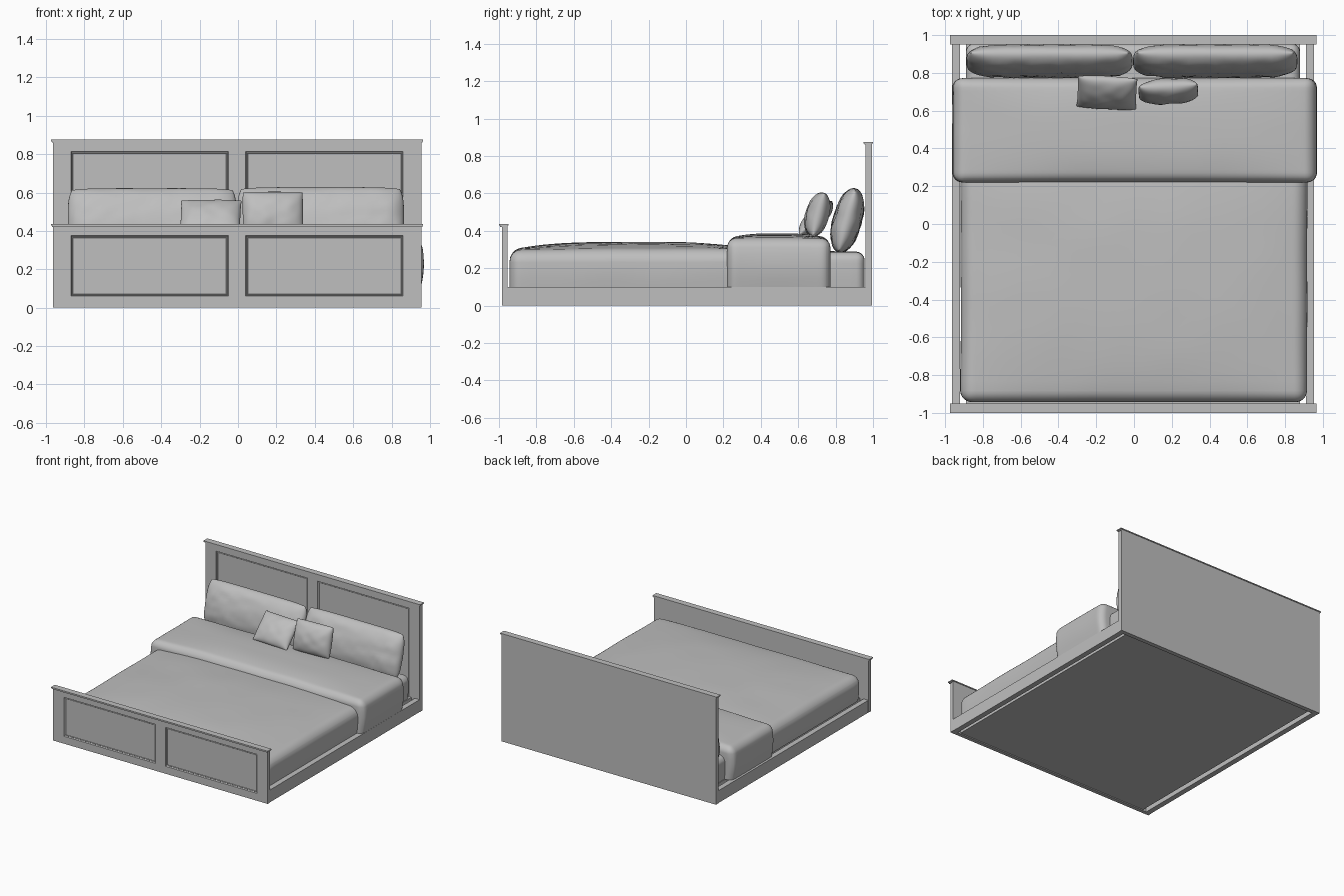
import bpy, bmesh, math
from mathutils import Vector, Matrix, noise

if "Cube" in bpy.data.objects:
    bpy.data.objects.remove(bpy.data.objects["Cube"], do_unlink=True)

grey = bpy.data.materials.new("soft_grey")
grey.use_nodes = True
GREY = (0.52, 0.52, 0.52, 1)
grey.diffuse_color = GREY
grey.node_tree.nodes["Principled BSDF"].inputs["Base Color"].default_value = GREY

CX = -0.005  # centre of the frame in x


def finish(bm, name, smooth=False):
    bmesh.ops.recalc_face_normals(bm, faces=bm.faces)
    mesh = bpy.data.meshes.new(name)
    bm.to_mesh(mesh)
    bm.free()
    mesh.materials.append(grey)
    obj = bpy.data.objects.new(name, mesh)
    bpy.context.collection.objects.link(obj)
    if smooth:
        bpy.ops.object.select_all(action='DESELECT')
        obj.select_set(True)
        bpy.context.view_layer.objects.active = obj
        bpy.ops.object.shade_smooth_by_angle(angle=math.radians(50))
    return obj


def cube_mesh(lo, hi):
    lo, hi = Vector(lo), Vector(hi)
    bm = bmesh.new()
    bmesh.ops.create_cube(bm, size=1)
    for v in bm.verts:
        v.co = (lo + hi) / 2 + v.co * (hi - lo)
    return bm


def box(name, lo, hi):
    return finish(cube_mesh(lo, hi), name)


def panel_board(name, y_front, y_back, top, panel_top):
    """Board with two moulded, recessed panels on its front."""
    xs = [CX + x for x in (-0.96, -0.865, -0.045, 0.045, 0.865, 0.96)]
    zs = [0, 0.06, panel_top, top]
    bm = bmesh.new()
    grid = [[bm.verts.new((x, y_front, z)) for x in xs] for z in zs]
    panels = []
    for j in range(len(zs) - 1):
        for i in range(len(xs) - 1):
            f = bm.faces.new((grid[j][i], grid[j][i + 1], grid[j + 1][i + 1], grid[j + 1][i]))
            if j == 1 and i in (1, 3):
                panels.append(f)
    # thickness: copy the front sheet to the back and wall the rim
    back = bmesh.ops.duplicate(bm, geom=bm.verts[:] + bm.edges[:] + bm.faces[:])["geom"]
    for v in back:
        if isinstance(v, bmesh.types.BMVert):
            v.co.y = y_back
    rim = [e for e in bm.edges if e.is_boundary]
    bmesh.ops.bridge_loops(bm, edges=rim)
    bmesh.ops.recalc_face_normals(bm, faces=bm.faces)
    # moulding: sunk groove, small bead, then the flat field
    for width, depth in ((0.006, -0.010), (0.006, 0.004), (0.004, -0.004)):
        bmesh.ops.inset_individual(bm, faces=panels, thickness=width, depth=depth)
    return finish(bm, name)


def cap_rail(name, y_mid, top):
    box(name, (CX - 0.97, y_mid - 0.025, top - 0.008), (CX + 0.97, y_mid + 0.025, top))
    box(name + "_cove", (CX - 0.965, y_mid - 0.02, top - 0.015),
        (CX + 0.965, y_mid + 0.02, top - 0.008))


def soft_box(name, lo, hi, radius, crown, bulge, wrinkle=0.004):
    """Padded block: rounded top and corners, domed top, bulging sides."""
    lo, hi = Vector(lo), Vector(hi)
    mid, half = (lo + hi) / 2, (hi - lo) / 2
    bm = cube_mesh(lo, hi)
    edges = [e for e in bm.edges if max(v.co.z for v in e.verts) > mid.z]
    bmesh.ops.bevel(bm, geom=edges, offset=radius, segments=6, profile=0.5, affect='EDGES')
    for axis, cuts in ((0, 24), (1, 24), (2, 6)):
        normal = Vector((0, 0, 0))
        normal[axis] = 1
        for k in range(1, cuts):
            point = lo + (hi - lo) * (k / cuts)
            bmesh.ops.bisect_plane(bm, geom=bm.verts[:] + bm.edges[:] + bm.faces[:],
                                   plane_co=point, plane_no=normal, dist=1e-5)
    for v in bm.verts:
        u = (v.co.x - mid.x) / half.x
        w = (v.co.y - mid.y) / half.y
        t = min(1, max(0, (v.co.z - lo.z) / (hi.z - lo.z)))
        dome = max(0, 1 - abs(u) ** 3) * max(0, 1 - abs(w) ** 3)
        n = noise.noise(v.co * 4)
        v.co.z += t * (crown * dome + wrinkle * n)
        v.co.x += math.sin(math.pi * t) * u ** 5 * (bulge + wrinkle * n)
    return finish(bm, name, True)


def pillow(name, size, centre, tilt, yaw=0, corner=0.05, fullness=6, n=28):
    """Two puffed sheets joined at the seam, leaning back."""
    w, d, h = size
    bm = bmesh.new()
    for side in (-1, 1):
        sheet = bmesh.ops.create_grid(bm, x_segments=n, y_segments=n, size=1)["verts"]
        for v in sheet:
            u = math.sin(v.co.x * math.pi / 2)
            s = math.sin(v.co.y * math.pi / 2)
            puff = math.sqrt(max(0, 1 - abs(u) ** fullness) * max(0, 1 - abs(s) ** 2.3))
            ripple = 1 + 0.12 * noise.noise(Vector((u * w * 8, side * 3, s * h * 8)) + Vector(centre))
            v.co = (w / 2 * u * (1 - corner * s ** 4),
                    side * d / 2 * puff * ripple,
                    h / 2 * s * (1 - corner * u ** 6))
    bmesh.ops.remove_doubles(bm, verts=bm.verts, dist=1e-5)
    place = (Matrix.Translation(centre) @ Matrix.Rotation(math.radians(yaw), 4, 'Z')
             @ Matrix.Rotation(math.radians(-tilt), 4, 'X'))
    bm.transform(place)
    return finish(bm, name, True)


# Frame
panel_board("headboard", 0.96, 0.995, 0.86, 0.815)
cap_rail("headboard_cap", 0.975, 0.875)
panel_board("footboard", -0.985, -0.955, 0.42, 0.375)
cap_rail("footboard_cap", -0.975, 0.435)
for label, s in (("left", 1), ("right", -1)):
    a, b = sorted((CX + s * 0.915, CX + s * 0.958))
    box(label + "_side_rail", (a, -0.956, 0), (b, 0.961, 0.1))
box("bed_base", (CX - 0.885, -0.956, 0.008), (CX + 0.885, 0.961, 0.1))

# Bedding
soft_box("mattress", (-0.885, -0.9, 0.1), (0.875, 0.955, 0.285), 0.045, 0.01, 0.004)
soft_box("bed_cover", (-0.91, -0.943, 0.1), (0.91, 0.4, 0.298), 0.06, 0.042, 0.008)
soft_box("folded_cover", (-0.945, 0.22, 0.1), (0.952, 0.772, 0.358), 0.05, 0.027, 0.016)

# Pillows
pillow("right_pillow", (0.88, 0.15, 0.35), (-0.447, 0.862, 0.452), 15)
pillow("left_pillow", (0.87, 0.15, 0.355), (0.43, 0.862, 0.455), 15)
pillow("right_cushion", (0.31, 0.10, 0.235), (-0.143, 0.695, 0.468), 42, -3, -0.02, 3)
pillow("left_cushion", (0.315, 0.12, 0.24), (0.182, 0.702, 0.487), 15, 3, 0.02, 3)
